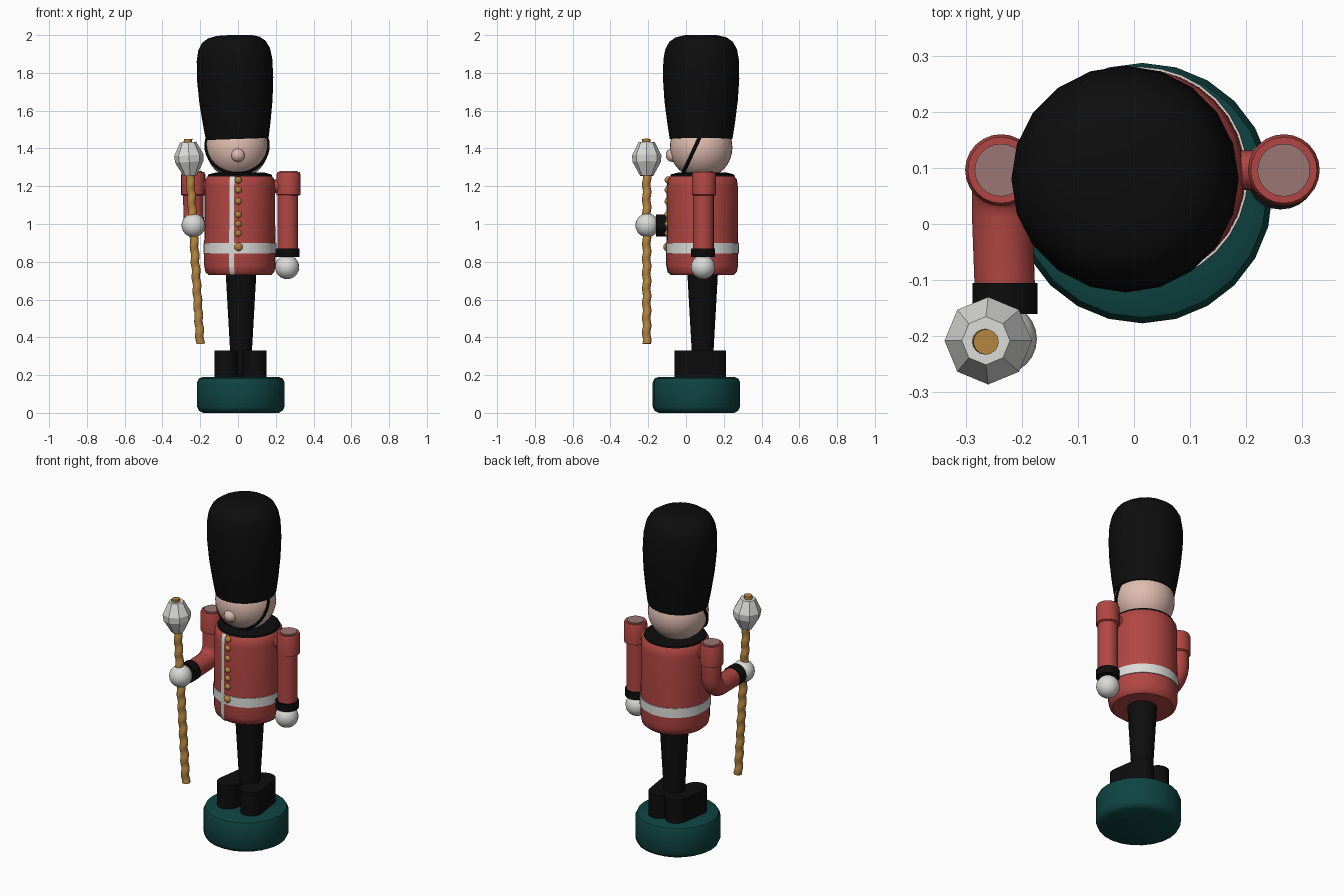
import bpy, bmesh, math
from mathutils import Vector

if "Cube" in bpy.data.objects:
    bpy.data.objects.remove(bpy.data.objects["Cube"])

def mat(name, rgb):
    m = bpy.data.materials.new(name)
    m.diffuse_color = (*rgb, 1)
    m.use_nodes = True
    m.node_tree.nodes["Principled BSDF"].inputs["Base Color"].default_value = m.diffuse_color
    return m

RED = mat("coat red", (0.44, 0.062, 0.055))
BLACK = mat("black", (0.004, 0.004, 0.004))
TEAL = mat("base teal", (0.0045, 0.058, 0.055))
WHITE = mat("white", (0.70, 0.70, 0.69))
SKIN = mat("skin", (0.73, 0.50, 0.43))
GOLD = mat("gold", (0.46, 0.235, 0.05))
PINK = mat("dusty pink", (0.33, 0.18, 0.175))

def finish(ob, name, m, angle=40):
    ob.name = name
    ob.data.materials.clear()
    ob.data.materials.append(m)
    bpy.ops.object.select_all(action='DESELECT')
    ob.select_set(True)
    bpy.context.view_layer.objects.active = ob
    bpy.ops.object.shade_smooth_by_angle(angle=math.radians(angle))
    return ob

def lathe(name, prof, loc, m, n=32, rot=(0, 0, 0), arc=None, wave=None, angle=40):
    """Spin (radius, height) points about local z; arc = optional angle range."""
    bm = bmesh.new()
    a0, a1 = arc or (0, 2 * math.pi)
    cols = n + 1 if arc else n
    rings = []
    for r, z in prof:
        ring = []
        for i in range(cols):
            a = a0 + (a1 - a0) * i / n
            q = r + (wave(a, z) if wave and r else 0)
            ring.append(bm.verts.new((q * math.cos(a), q * math.sin(a), z)))
        rings.append(ring)
    for lo, hi in zip(rings, rings[1:]):
        for i in range(n):
            j = (i + 1) % cols
            bm.faces.new((lo[i], lo[j], hi[j], hi[i]))
    bmesh.ops.remove_doubles(bm, verts=bm.verts, dist=1e-5)
    me = bpy.data.meshes.new(name)
    bm.to_mesh(me)
    bm.free()
    ob = bpy.data.objects.new(name, me)
    ob.location, ob.rotation_euler = loc, rot
    bpy.context.collection.objects.link(ob)
    return finish(ob, name, m, angle)

def disc(name, r, z0, z1, loc, m, n=24, rot=(0, 0, 0)):
    return lathe(name, [(0, z0), (r, z0), (r, z1), (0, z1)], loc, m, n, rot)

def ball(name, r, loc, m, seg=24):
    bpy.ops.mesh.primitive_uv_sphere_add(segments=seg, ring_count=seg // 2, radius=r, location=loc)
    return finish(bpy.context.object, name, m, 60)

# round base
lathe("base", [(0, 0), (.20, 0), (.222, .012), (.232, .035), (.232, .16),
               (.222, .182), (.20, .19), (0, .19)], (.015, .055, 0), TEAL, 24)

# boots: flat-topped capsule footprints, toes turned out
for side, tag in ((-1, "left"), (1, "right")):
    heel, toe = Vector((.013 + side * .055, .15)), Vector((.013 + side * .077, 0))
    turn = math.atan2(toe.y - heel.y, toe.x - heel.x)
    bm = bmesh.new()
    pts = []
    for c, off in ((heel, math.pi / 2), (toe, -math.pi / 2)):
        for i in range(11):
            a = turn + off + math.pi * i / 10
            pts.append(bm.verts.new((c.x + .062 * math.cos(a), c.y + .062 * math.sin(a), .185)))
    f = bm.faces.new(pts)
    top = bmesh.ops.extrude_face_region(bm, geom=[f])["geom"]
    bmesh.ops.translate(bm, vec=(0, 0, .145), verts=[v for v in top if isinstance(v, bmesh.types.BMVert)])
    bmesh.ops.recalc_face_normals(bm, faces=bm.faces)
    me = bpy.data.meshes.new("boot")
    bm.to_mesh(me)
    bm.free()
    ob = bpy.data.objects.new("boot", me)
    bpy.context.collection.objects.link(ob)
    finish(ob, tag + "_boot", BLACK)

# tapered legs
lathe("legs", [(0, .2), (.058, .2), (.058, .33), (.081, .74), (0, .74)], (.016, .088, 0), BLACK)

# coat, collar, belt and front trim
BODY = (.01, .087, 0)
coat = [(.165, .73), (.182, .745), (.189, .78), (.189, .9), (.187, 1.0), (.187, 1.2), (.183, 1.235), (.17, 1.252)]
lathe("coat", [(0, .73)] + coat + [(0, 1.252)], BODY, RED, 32)
lathe("collar", [(.172, 1.245), (.168, 1.262), (.13, 1.272), (0, 1.272)], BODY, BLACK, 32)
lathe("belt", [(.187, .845), (.194, .845), (.193, .90), (.187, .90)], BODY, WHITE, 32)
front = -math.pi / 2
lathe("coat_trim", [(r + .005, z) for r, z in coat], BODY, WHITE, 3,
      arc=(front - math.radians(17), front - math.radians(9)))
for i, z in enumerate((1.233, 1.18, 1.12, 1.05, 1.0, .95)):
    ball(f"button_{i + 1}", .019, (.002, -.095, z), GOLD, 12)
ball("belt_buckle", .024, (.003, -.096, .878), GOLD, 16)

# head, nose, chin strap
ball("head", .166, (-.005, .08, 1.405), SKIN, 32)
ball("nose", .037, (0, -.07, 1.365), SKIN, 16)
bpy.ops.mesh.primitive_torus_add(major_radius=.164, minor_radius=.009, major_segments=40, minor_segments=8,
                                 location=(-.005, .052, 1.415), rotation=(math.radians(65), 0, 0))
finish(bpy.context.object, "chin_strap", BLACK)

# tall fur hat, leaning slightly
lathe("fur_hat", [(0, 0), (.166, 0), (.18, .09), (.194, .2), (.202, .32), (.2, .42), (.19, .475),
                  (.168, .515), (.135, .538), (.09, .549), (0, .552)],
      (-.004, .08, 1.45), BLACK, 20, rot=(0, math.radians(-2), 0), angle=50)

# shoulders
for x, tag in ((-.237, "left"), (.267, "right")):
    lathe(tag + "_shoulder", [(.054, 1.15), (.064, 1.155), (.064, 1.26), (.059, 1.274), (0, 1.274)],
          (x, .096, 0), RED, 24)
    disc(tag + "_shoulder_cap", .047, 1.27, 1.281, (x, .096, 0), PINK)
disc("shoulder_peg", .035, -.22, .24, (.01, .096, 1.2), RED, 16, (0, math.pi / 2, 0))

# straight arm
disc("right_arm", .055, .85, 1.2, (.263, .092, 0), RED)
disc("right_cuff", .064, .826, .87, (.262, .09, 0), BLACK)
ball("right_hand", .064, (.26, .09, .772), WHITE)

# bent arm swept along a rounded elbow
path = [(-.237, .096, 1.2), (-.236, .096, 1.07)]
path += [(-.235, .016 + .08 * math.cos(a), 1.07 - .08 * math.sin(a))
         for a in (math.pi / 8 * k for k in range(1, 5))] + [(-.23, -.12, .99)]
cu = bpy.data.curves.new("left_arm", 'CURVE')
cu.dimensions = '3D'
sp = cu.splines.new('POLY')
sp.points.add(len(path) - 1)
for p, co in zip(sp.points, path):
    p.co = (*co, 1)
cu.bevel_depth, cu.bevel_resolution, cu.use_fill_caps = .055, 5, True
ob = bpy.data.objects.new("left_arm", cu)
bpy.context.collection.objects.link(ob)
bpy.ops.object.select_all(action='DESELECT')
ob.select_set(True)
bpy.context.view_layer.objects.active = ob
bpy.ops.object.convert(target='MESH')
finish(bpy.context.object, "left_arm", RED)
disc("left_cuff", .058, .105, .16, (-.23, 0, .992), BLACK, rot=(math.pi / 2, 0, 0))
ball("left_hand", .063, (-.236, -.205, .993), WHITE)

# staff with a spiral ridge, leaning, and its eight-sided knob
foot, lean = (-.2, -.208, .365), (0, -math.atan2(.065, 1.085), 0)
LEN = 1.087
shaft = [(.0225, LEN * i / 120) for i in range(121)]
lathe("staff", [(0, 0)] + shaft + [(0, LEN)], foot, GOLD, 16, lean,
      wave=lambda a, z: .0025 * math.cos(a - z * 80))
lathe("staff_knob", [(0, .892), (.035, .892), (.075, .965), (.078, 1.0), (.043, 1.07), (0, 1.07)],
      foot, WHITE, 8, lean, angle=20)
